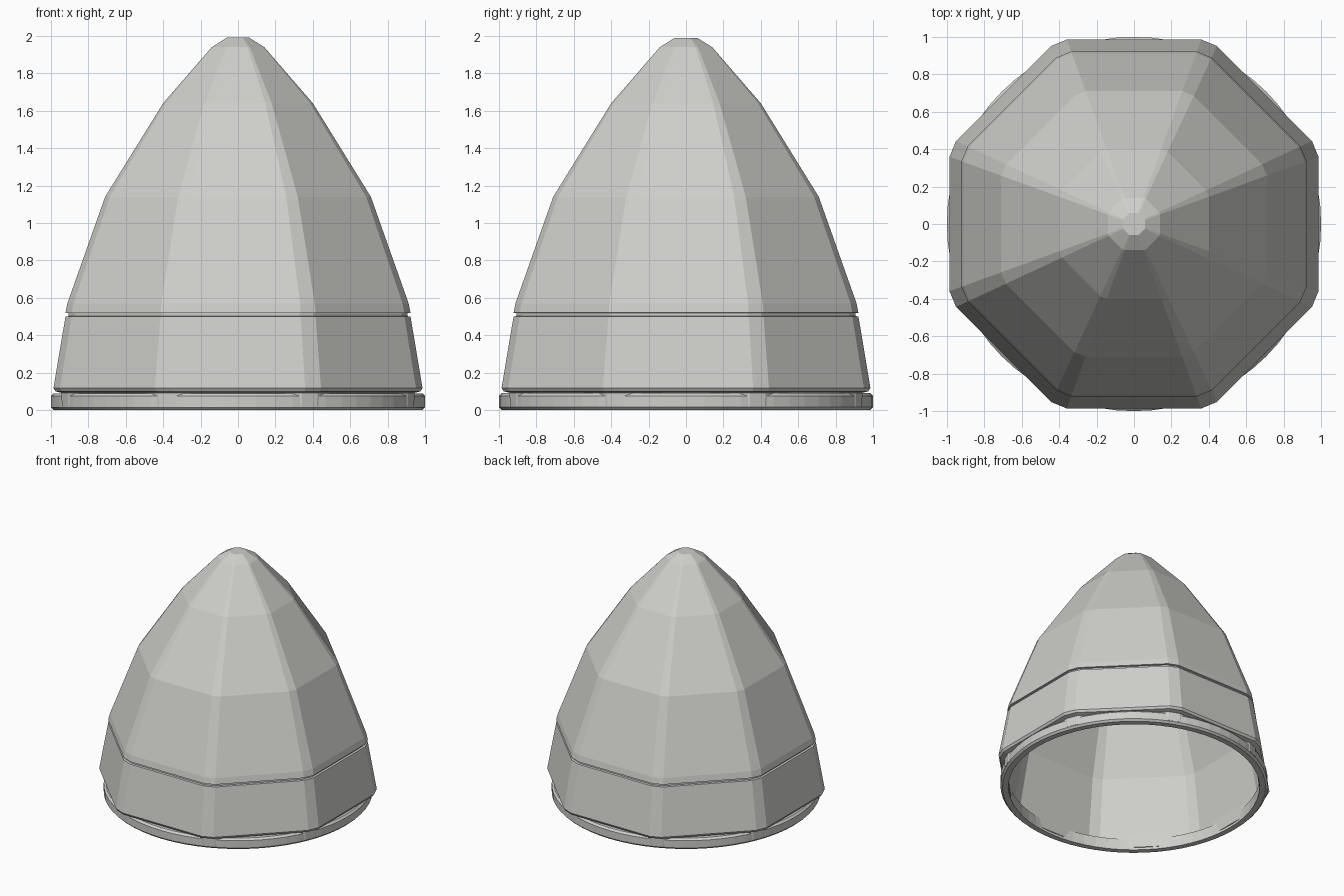
import bpy, bmesh
from math import sin, cos, pi

cube = bpy.data.objects.get("Cube")
if cube:
    bpy.data.objects.remove(cube, do_unlink=True)

# Single painted-metal colour
grey = bpy.data.materials.new("light_grey")
grey.use_nodes = True
colour = (0.62, 0.62, 0.59, 1)
grey.diffuse_color = colour
grey.node_tree.nodes["Principled BSDF"].inputs["Base Color"].default_value = colour


def octagon_section(flat=0.364):
    """Unit-apothem octagon with clipped corners."""
    pts = []
    for k in range(8):
        a = k * pi / 4
        for s in (-flat, flat):
            pts.append((cos(a) - s * sin(a), sin(a) + s * cos(a)))
    return pts


def circle_section(n):
    return [(cos(2 * pi * i / n), sin(2 * pi * i / n)) for i in range(n)]


def sweep(name, section, profile, closed):
    """Scale a section along a (radius, height) profile; cap ends or close the loop."""
    bm = bmesh.new()
    loops = [[bm.verts.new((x * r, y * r, z)) for x, y in section] for r, z in profile]
    pairs = list(zip(loops, loops[1:]))
    if closed:
        pairs.append((loops[-1], loops[0]))
    else:
        bm.faces.new(loops[0])
        bm.faces.new(loops[-1])
    n = len(section)
    for lo, hi in pairs:
        for i in range(n):
            j = (i + 1) % n
            bm.faces.new((lo[i], lo[j], hi[j], hi[i]))
    bmesh.ops.recalc_face_normals(bm, faces=bm.faces)
    mesh = bpy.data.meshes.new(name)
    bm.to_mesh(mesh)
    bm.free()
    mesh.materials.append(grey)
    obj = bpy.data.objects.new(name, mesh)
    bpy.context.collection.objects.link(obj)
    return obj


# Hollow faceted nose shell: outer wall with panel groove, lower lip, then inner wall
outer = [(0.06, 1.99), (0.14, 1.94), (0.40, 1.64), (0.71, 1.14), (0.912, 0.57),
         (0.922, 0.52), (0.905, 0.518), (0.905, 0.502), (0.922, 0.50),
         (0.986, 0.118), (0.975, 0.10), (0.943, 0.092), (0.941, 0.02)]
inner = [(0.932, 0.02), (0.925, 0.12), (0.85, 0.57), (0.65, 1.13), (0.35, 1.60), (0.08, 1.90)]
sweep("nose_shell", octagon_section(), outer + inner, closed=False)

# Round base ring with chamfered edges
ring = [(0.94, 0.0), (0.985, 0.0), (1.0, 0.015), (1.0, 0.075), (0.985, 0.09), (0.94, 0.09)]
sweep("base_ring", circle_section(64), ring, closed=True)
